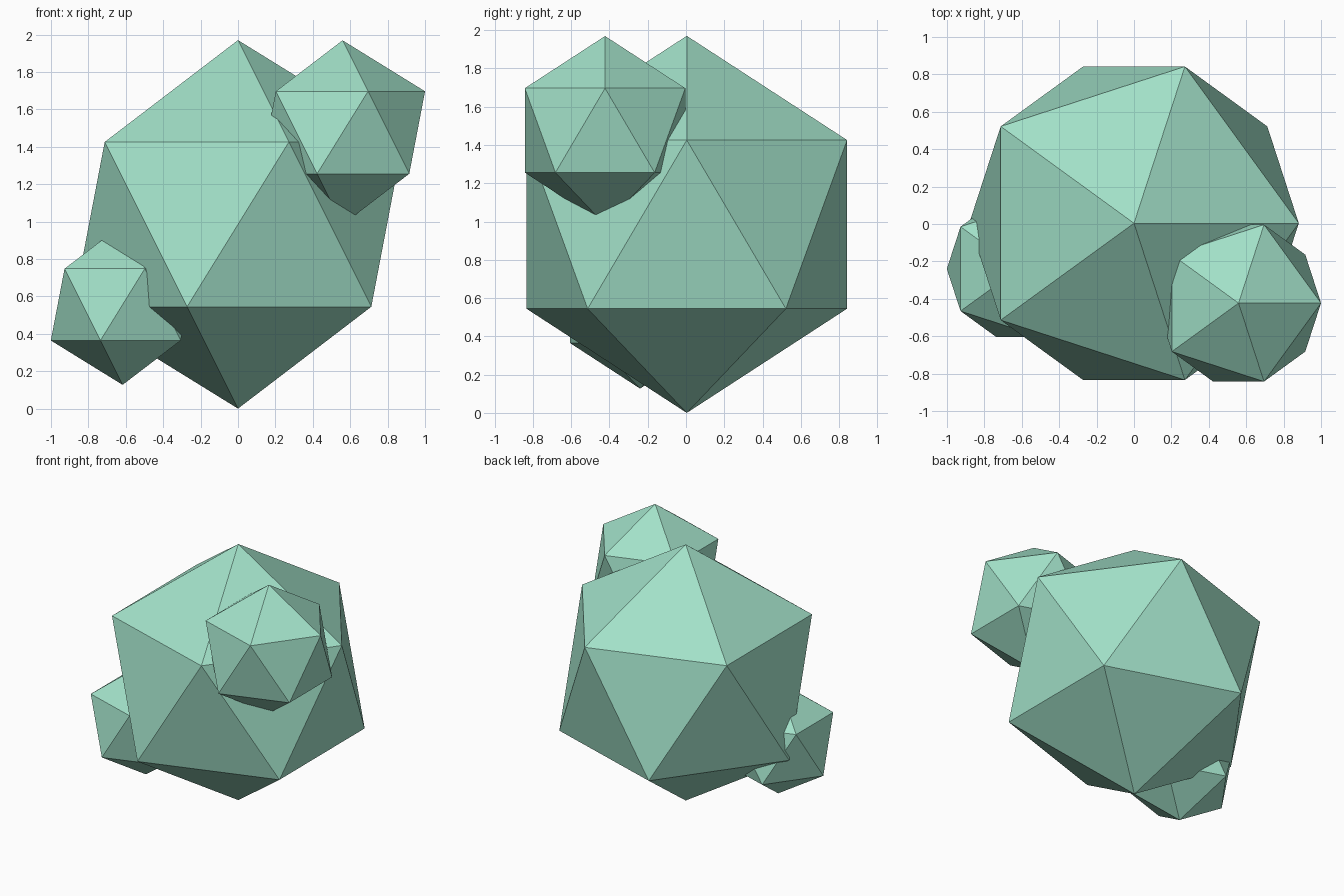
import bpy

if "Cube" in bpy.data.objects:
    bpy.data.objects.remove(bpy.data.objects["Cube"])

# Shared mint green
mint = bpy.data.materials.new("mint")
mint.diffuse_color = (0.36, 0.75, 0.58, 1.0)
mint.use_nodes = True
mint.node_tree.nodes["Principled BSDF"].inputs["Base Color"].default_value = mint.diffuse_color


def leaf_ball(name, radius, centre):
    """Flat-faced twenty-sided ball."""
    bpy.ops.mesh.primitive_ico_sphere_add(subdivisions=1, radius=radius, location=centre)
    ball = bpy.context.object
    ball.name = name
    ball.data.materials.append(mint)
    return ball


# Large clump with two smaller clumps sunk into its sides
leaf_ball("main_clump", 0.985, (0, 0.004, 0.985))
leaf_ball("upper_right_clump", 0.493, (0.559, -0.423, 1.476))
leaf_ball("lower_left_clump", 0.429, (-0.617, -0.24, 0.556))
